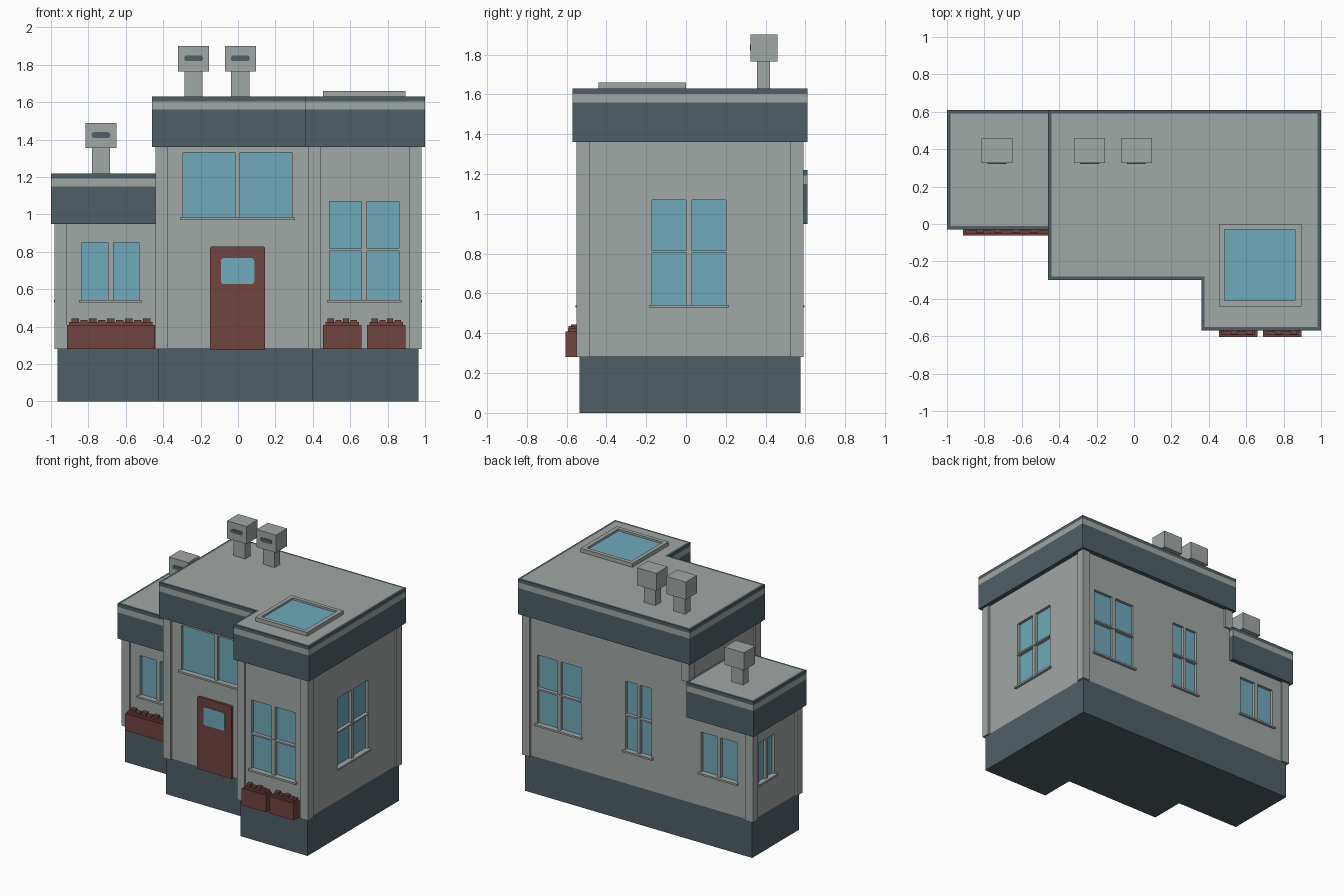
import bpy, bmesh

cube = bpy.data.objects.get("Cube")
if cube:
    bpy.data.objects.remove(cube)


def material(name, rgb):
    m = bpy.data.materials.new(name)
    m.use_nodes = True
    m.diffuse_color = (*rgb, 1)
    b = m.node_tree.nodes["Principled BSDF"]
    b.inputs["Base Color"].default_value = (*rgb, 1)
    b.inputs["Roughness"].default_value = 0.8
    return m


GREY = material("wall grey", (0.355, 0.392, 0.375))
SLATE = material("slate blue", (0.078, 0.117, 0.135))
GLASS = material("window blue", (0.16, 0.40, 0.495))
RED = material("brick red", (0.165, 0.058, 0.05))


def finish(name, bm, *mats):
    bmesh.ops.recalc_face_normals(bm, faces=bm.faces[:])
    me = bpy.data.meshes.new(name)
    bm.to_mesh(me)
    bm.free()
    ob = bpy.data.objects.new(name, me)
    bpy.context.collection.objects.link(ob)
    for m in mats:
        me.materials.append(m)
    return ob


def add_box(bm, lo, hi):
    verts = bmesh.ops.create_cube(bm, size=1)["verts"]
    for v in verts:
        for i in range(3):
            v.co[i] = (lo[i] + hi[i]) / 2 + v.co[i] * abs(hi[i] - lo[i])
    return verts


def box(name, lo, hi, mat, radius=0, top_only=False):
    """Box whose corners, seen from the front, may be rounded."""
    bm = bmesh.new()
    add_box(bm, lo, hi)
    if radius:
        mid = (lo[2] + hi[2]) / 2
        edges = [e for e in bm.edges
                 if abs(e.verts[0].co.y - e.verts[1].co.y) > 1e-5
                 and (not top_only or e.verts[0].co.z > mid)]
        bmesh.ops.bevel(bm, geom=edges, offset=radius, segments=3,
                        profile=0.5, affect='EDGES')
    return finish(name, bm, mat)


def prism(name, outline, levels, mats, rings=(0,), top=0, inset=0):
    """Outline raised through the levels, one material index per ring."""
    bm = bmesh.new()
    loops = [[bm.verts.new((x, y, z)) for x, y in outline] for z in levels]
    n = len(outline)
    bm.faces.new(loops[0][::-1])
    for a, b, idx in zip(loops, loops[1:], rings):
        for i in range(n):
            j = (i + 1) % n
            bm.faces.new((a[i], a[j], b[j], b[i])).material_index = idx
    cap = bm.faces.new(loops[-1])
    cap.material_index = rings[-1]
    if inset:
        bm.normal_update()
        bmesh.ops.inset_region(bm, faces=[cap], thickness=inset, use_even_offset=True)
    cap.material_index = top
    return finish(name, bm, *mats)


# Stepped footprints, pulled in by d from the roof edge
def main_plan(d):
    return [(-.46 + d, -.3 + d), (.36 + d, -.3 + d), (.36 + d, -.57 + d),
            (1 - d, -.57 + d), (1 - d, .61 - d), (-.46 + d, .61 - d)]


def wing_plan(d):
    return [(-1 + d, -.03 + d), (-.425, -.03 + d), (-.425, .61 - d), (-1 + d, .61 - d)]


# Foundation, walls and banded flat roofs
IN = 0.035
walls = []
for label, plan, roof_z in (("main", main_plan, 1.36), ("wing", wing_plan, 0.95)):
    prism(label + "_foundation", plan(IN), (0, .285), [SLATE])
    walls.append(prism(label + "_walls", plan(IN), (.285, roof_z), [GREY]))
    edge = plan(0)
    if label == "wing":
        edge = [(min(x, -.43), y) for x, y in edge]
    prism(label + "_roof", edge, [roof_z + h for h in (0, .20, .243, .27)],
          [SLATE, GREY], rings=(0, 1, 0), top=1, inset=.018)

# Corner posts: outer corner, inward directions, height range
P = 0.065
for x, y, sx, sy, z0, z1 in (
        (-.98, -.01, 1, 1, .28, .95), (-.98, .59, 1, -1, .28, .95),
        (-.44, -.28, 1, 1, .28, 1.36), (-.44, .59, 1, -1, 1.21, 1.36),
        (.375, -.55, 1, 1, .28, 1.36), (.98, -.55, -1, 1, .28, 1.36),
        (.98, .59, -1, -1, .28, 1.36)):
    xs, ys = sorted((x, x + sx * P)), sorted((y, y + sy * P))
    box("corner_post", (xs[0], ys[0], z0), (xs[1], ys[1], z1), GREY)

# Windows: recessed panes, sill and cross bar
cutters = bmesh.new()


def span(side, plane, u0, u1, d0, d1, z0, z1):
    """Box corners on a wall; d is the distance outward from the wall plane."""
    s = 1 if side in ("back", "right") else -1
    a, b = sorted((plane + s * d0, plane + s * d1))
    if side in ("front", "back"):
        return (u0, a, z0), (u1, b, z1)
    return (a, u0, z0), (b, u1, z1)


def window(side, plane, columns, rows):
    for u0, u1 in columns:
        for z0, z1 in rows:
            add_box(cutters, *span(side, plane, u0, u1, -.025, .05, z0, z1))
            box(side + "_pane", *span(side, plane, u0, u1, -.03, -.022, z0, z1), GLASS)
    left, right = columns[0][0], columns[-1][1]
    z = rows[0][0]
    box(side + "_sill", *span(side, plane, left - .015, right + .015, -.01, .02, z - .014, z), GREY)
    if len(rows) > 1:
        box(side + "_cross_bar", *span(side, plane, left, right, -.02, .006,
                                       rows[0][1], rows[1][0]), GREY)


TALL = ((.543, .805), (.817, 1.07))
LOW = ((.543, .85),)
WIDE = ((.49, .66), (.69, .86))
WING = ((-.835, -.695), (-.665, -.53))
window("front", .005, WING, LOW)
window("front", -.265, ((-.295, -.015), (.01, .29)), ((.985, 1.33),))
window("front", -.535, WIDE, TALL)
window("right", .965, ((-.17, 0), (.03, .2)), TALL)
window("back", .575, WIDE, TALL)
window("back", .575, ((-.11, -.012), (.012, .11)), TALL)
window("back", .575, WING, LOW)
window("left", -.965, ((.305, .39), (.41, .495)), LOW)

cutter = finish("window_cutter", cutters)
cutter.hide_render = True
for wall in walls:
    mod = wall.modifiers.new("window_openings", 'BOOLEAN')
    mod.operation = 'DIFFERENCE'
    mod.solver = 'EXACT'
    mod.object = cutter
    bpy.context.view_layer.objects.active = wall
    bpy.ops.object.modifier_apply(modifier=mod.name)
bpy.data.objects.remove(cutter)

# Front door with its small window
box("door", (-.15, -.283, .275), (.145, -.26, .83), RED, .015, True)
box("door_window", (-.092, -.287, .628), (.087, -.28, .767), GLASS, .015)


# Flower boxes with blocky planting
def flower_box(x0, x1, front, back, count):
    box("flower_box", (x0, front, .28), (x1, back, .41), RED)
    box("flower_bed", (x0 + .012, front + .012, .41), (x1 - .012, back, .425), RED)
    step = (x1 - x0 - .04) / count
    for i in range(count):
        x = x0 + .02 + i * step
        y = front + (.014 if i % 2 else .028)
        box("flowers", (x + .004, y, .42), (x + step - .004, y + .03, .443 - .006 * (i % 2)), RED)


flower_box(-.915, -.445, -.062, .01, 9)
flower_box(.455, .66, -.605, -.53, 4)
flower_box(.69, .895, -.605, -.53, 4)

# Roof vents with a slot at the front
for x, z in ((-.2375, 1.63), (.0125, 1.63), (-.7325, 1.22)):
    box("vent_stem", (x - .049, .357, z - .01), (x + .049, .423, z + .137), GREY)
    box("vent_head", (x - .0825, .325, z + .135), (x + .0825, .46, z + .27), GREY)
    box("vent_slot", (x - .05, .321, z + .19), (x + .05, .328, z + .22), SLATE, .013)

# Skylight frame and glass
for lo, hi in (((.455, -.44), (.895, -.41)), ((.455, -.03), (.895, 0)),
               ((.455, -.41), (.485, -.03)), ((.862, -.41), (.895, -.03))):
    box("skylight_frame", (*lo, 1.62), (*hi, 1.66), GREY)
box("skylight_glass", (.485, -.41, 1.625), (.862, -.03, 1.645), GLASS)
